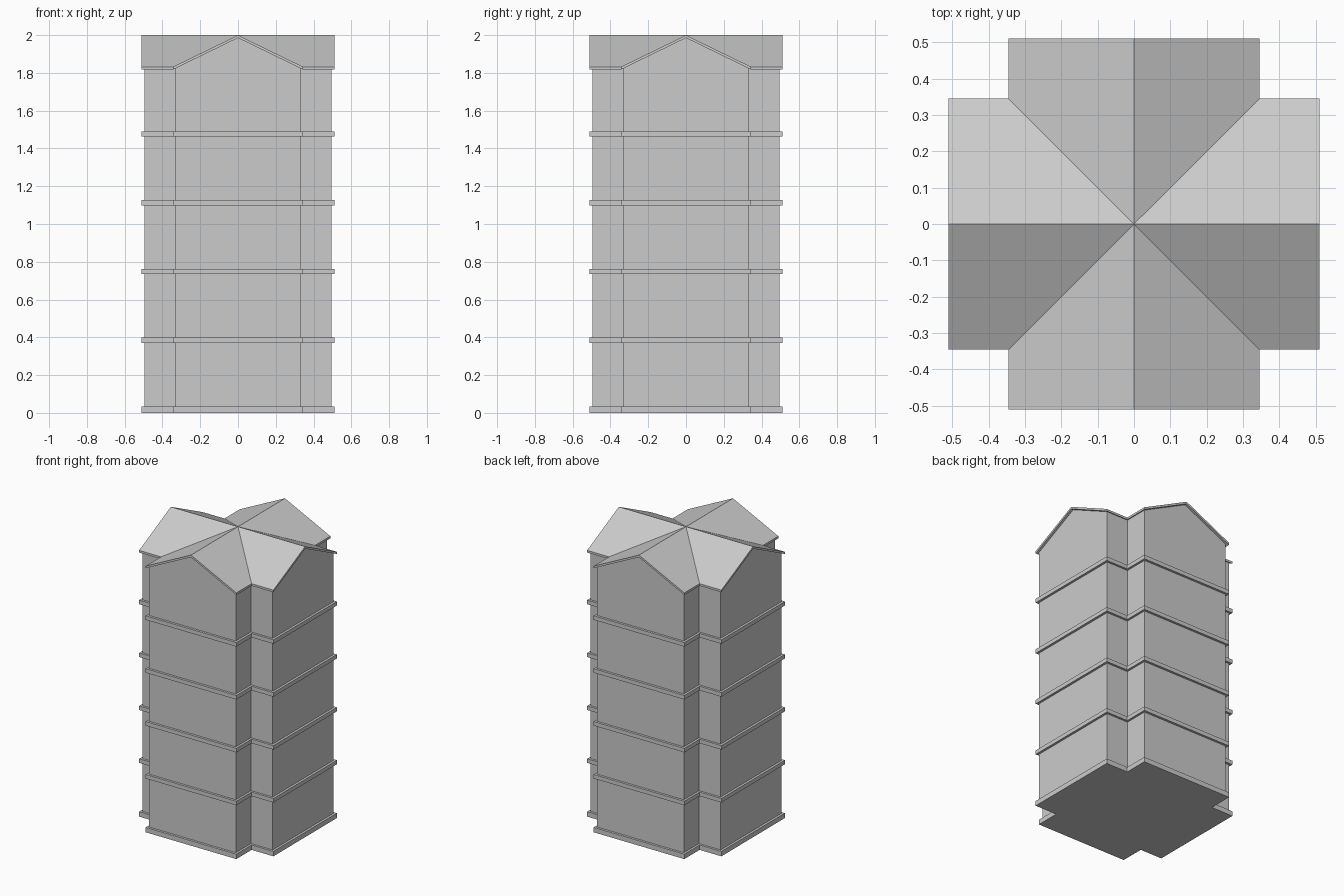
import bpy

if "Cube" in bpy.data.objects:
    bpy.data.objects.remove(bpy.data.objects["Cube"])

SLOPE = 0.168 / 0.345      # roof fall per unit away from a ridge


def plus_solid(name, half, reach, low, high):
    """Solid with a plus footprint; low(d) and high(d) give the bottom and top
    heights at distance d from the nearest ridge line."""
    # ring of 12 points: per arm a right corner, ridge end, left corner... inner corner
    arm = [(reach, -half), (reach, 0), (reach, half), (half, half)]
    ring = []
    for _ in range(4):
        ring += arm
        arm = [(-y, x) for x, y in arm]
    pts = ring + [(0, 0)]
    n, c = len(ring), len(ring)
    off = len(pts)
    verts = [(x, y, f(min(abs(x), abs(y)))) for f in (low, high) for x, y in pts]
    faces = []
    for i in range(n):
        j = (i + 1) % n
        faces.append((i, j, off + j, off + i))
    for a in range(0, n, 4):
        for quad in ((c, (a - 1) % n, a, a + 1), (c, a + 1, a + 2, a + 3)):
            faces.append(tuple(off + v for v in quad))
            faces.append(tuple(reversed(quad)))
    mesh = bpy.data.meshes.new(name)
    mesh.from_pydata(verts, [], faces)
    mesh.update()
    obj = bpy.data.objects.new(name, mesh)
    bpy.context.collection.objects.link(obj)
    return obj


def flat(z):
    return lambda d: z


def pitched(z):
    return lambda d: z - SLOPE * d


# Tower walls, rising into the gables
plus_solid("tower_walls", 0.33, 0.495, flat(0.01), pitched(1.988))

# Floor slabs projecting at every storey
for i in range(5):
    z = 0.364 * i
    plus_solid(f"floor_slab_{i + 1}", 0.345, 0.511,
               flat(z + (0.006 if i else 0)), flat(z + 0.034))

# Crossed gable roof
plus_solid("gable_roof", 0.345, 0.511, pitched(1.985), pitched(2.0))
